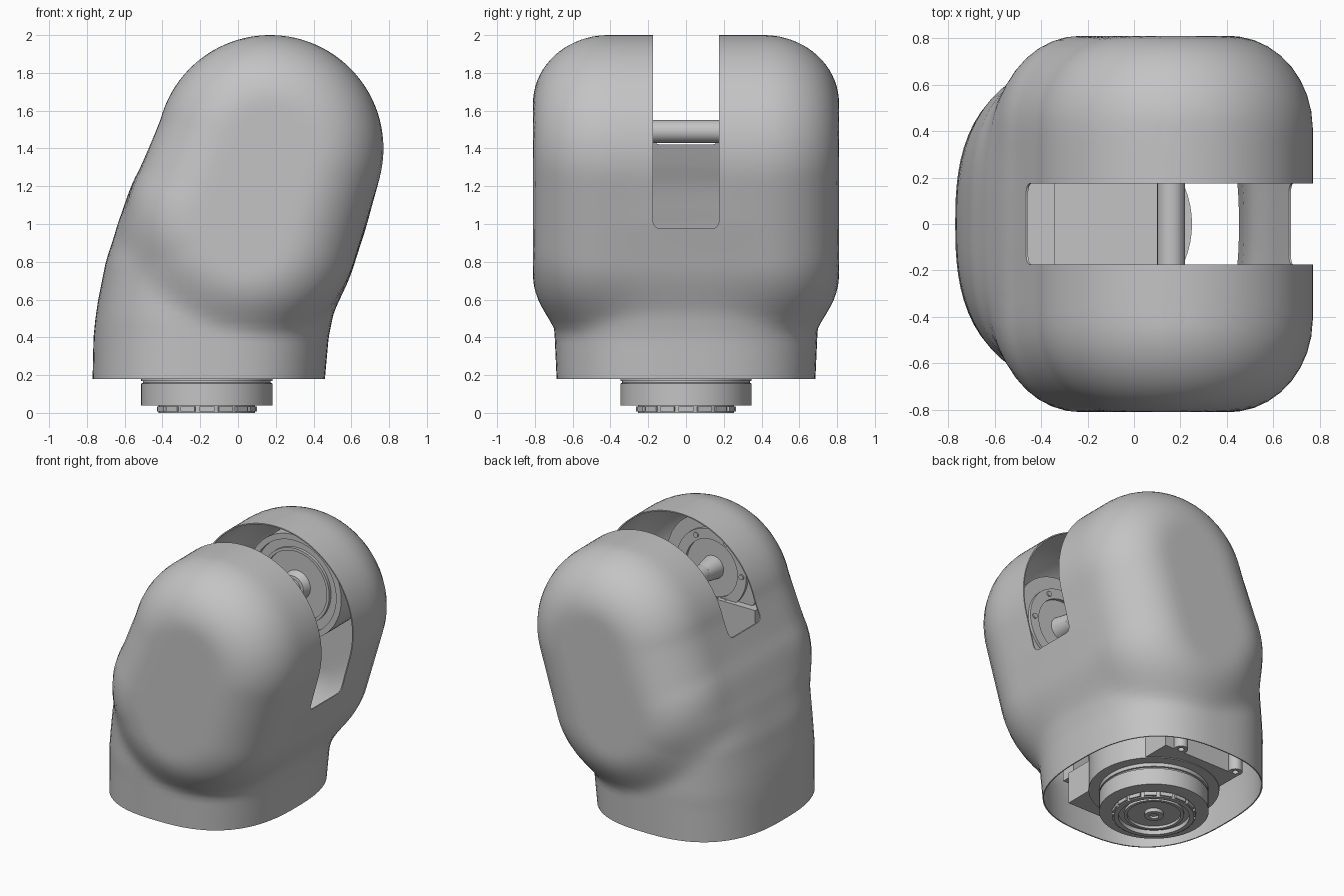
import bpy, bmesh, math
from mathutils import Vector, Matrix

if "Cube" in bpy.data.objects:
    bpy.data.objects.remove(bpy.data.objects["Cube"])

grey = bpy.data.materials.new("light_grey")
grey.use_nodes = True
colour = (0.55, 0.55, 0.55, 1)
grey.diffuse_color = colour
grey.node_tree.nodes["Principled BSDF"].inputs["Base Color"].default_value = colour


def add_object(name, bm):
    bmesh.ops.recalc_face_normals(bm, faces=bm.faces)
    mesh = bpy.data.meshes.new(name)
    bm.to_mesh(mesh)
    bm.free()
    mesh.materials.append(grey)
    ob = bpy.data.objects.new(name, mesh)
    bpy.context.collection.objects.link(ob)
    return ob


def smooth(ob, angle=35):
    bpy.ops.object.select_all(action="DESELECT")
    ob.select_set(True)
    bpy.context.view_layer.objects.active = ob
    bpy.ops.object.shade_smooth_by_angle(angle=math.radians(angle))


def box(name, low, high, bevel=0.0):
    low, high = Vector(low), Vector(high)
    bm = bmesh.new()
    bmesh.ops.create_cube(bm, size=1)
    bmesh.ops.scale(bm, vec=high - low, verts=bm.verts)
    bmesh.ops.translate(bm, vec=(low + high) / 2, verts=bm.verts)
    if bevel:
        bmesh.ops.bevel(bm, geom=bm.edges[:], offset=bevel, segments=4,
                        profile=0.5, affect="EDGES")
    return add_object(name, bm)


def lathe(name, profile, origin, side=0, segments=64):
    """Revolve (radius, height) points; side 0 turns about z, +-1 about y."""
    bm = bmesh.new()
    rings = []
    for r, h in profile:
        count = 1 if r == 0 else segments
        ring = []
        for i in range(count):
            a = math.tau * i / segments
            u, v = r * math.cos(a), r * math.sin(a)
            co = Vector((u, side * h, v) if side else (u, v, h))
            ring.append(bm.verts.new(co + Vector(origin)))
        rings.append(ring)
    for a, b in zip(rings, rings[1:]):
        for i in range(segments):
            j = i + 1
            quad = [a[i % len(a)], a[j % len(a)], b[j % len(b)], b[i % len(b)]]
            bm.faces.new(list(dict.fromkeys(quad)))
    ob = add_object(name, bm)
    smooth(ob)
    return ob


# Neck of the shell: (z, x min, x max, half depth, squareness)
NECK = [
    (0.18, -0.77, 0.46, 0.685, 2.6), (0.40, -0.765, 0.48, 0.695, 2.6),
    (0.50, -0.755, 0.50, 0.70, 2.7), (0.60, -0.74, 0.525, 0.70, 2.8),
    (0.80, -0.70, 0.575, 0.70, 3.1), (1.0, -0.635, 0.65, 0.70, 3.3),
    (1.2, -0.53, 0.69, 0.67, 3.3), (1.4, -0.42, 0.70, 0.6, 3.0),
    (1.6, -0.33, 0.67, 0.55, 2.6), (1.8, -0.20, 0.55, 0.5, 2.5),
    (1.9, -0.10, 0.44, 0.45, 2.5), (1.97, 0.02, 0.32, 0.35, 2.5),
    (2.0, 0.155, 0.185, 0.3, 2.5),
]
# Pod of the shell: two fat tilted capsules sharing their upper end, with a rounded rim
UPPER, UPPER_RADIUS = Vector((0.17, 1.4)), 0.6
LOWER_ENDS = [(Vector((0.04, 0.97)), 0.6), (Vector((-0.05, 1.02)), 0.54)]
DEPTH, RIM_WIDTH, RIM_DEPTH = 0.81, 0.36, 0.4
SEG = 80


def neck_at(z):
    for a, b in zip(NECK, NECK[1:]):
        if z <= b[0]:
            t = (z - a[0]) / (b[0] - a[0])
            return [p + (q - p) * t for p, q in zip(a[1:], b[1:])]


def pod_inset(x, z):
    best = -1.0
    for end, radius in LOWER_ENDS:
        axis, p = UPPER - end, Vector((x, z)) - end
        t = max(0.0, min(1.0, p.dot(axis) / axis.length_squared))
        best = max(best, radius + (UPPER_RADIUS - radius) * t - (p - axis * t).length)
    return best


def in_pod(x, y, z):
    inset = pod_inset(x, z)
    if inset < 0:
        return False
    gap = max(0.0, 1 - inset / RIM_WIDTH)
    return abs(y) <= DEPTH - RIM_DEPTH + RIM_DEPTH * math.sqrt(1 - gap * gap)


def shell_point(z, angle):
    x0, x1, depth, n = neck_at(z)
    mid, c, s = (x0 + x1) / 2, math.cos(angle), math.sin(angle)
    dx, dy = c * (x1 - x0) / 2, s * depth
    neck = (abs(c) ** n + abs(s) ** n) ** (-1 / n)
    low, high = 0.0, 3.0
    for _ in range(24):
        t = (low + high) / 2
        if in_pod(mid + dx * t, dy * t, z):
            low = t
        else:
            high = t
    blend = 0.12
    mix = max(0.0, blend - abs(neck - low))
    t = max(neck, low) + mix * mix / (4 * blend)
    return mid + dx * t, dy * t, z


heights = [0.18 + 1.22 * k / 32 for k in range(32)]
heights += [1.4 + 0.6 * math.sin(math.radians(88 * k / 24)) for k in range(25)]
bm = bmesh.new()
rings = [[bm.verts.new(shell_point(z, math.tau * i / SEG)) for i in range(SEG)]
         for z in heights]
for a, b in zip(rings, rings[1:]):
    for i in range(SEG):
        j = (i + 1) % SEG
        bm.faces.new((a[i], a[j], b[j], b[i]))
top, half, quarter = rings[-1], SEG // 2, SEG // 4
for i in range(-quarter, quarter):
    ids = [k % SEG for k in (i, i + 1, half - i - 1, half - i)]
    bm.faces.new([top[k] for k in dict.fromkeys(ids)])
shell = add_object("outer_shell", bm)
wall = shell.modifiers.new("Wall", "SOLIDIFY")
wall.thickness, wall.offset = 0.008, -1

# Slot over the top, lower on the left side than on the right
cutters = [box("slot_cutter_left", (0.1, -0.175, 0.975), (1.2, 0.175, 2.4), 0.04),
           box("slot_cutter_right", (-1.2, -0.175, 1.42), (0.3, 0.175, 2.4), 0.04)]
for c in cutters:
    c.hide_render = True
    cut = shell.modifiers.new("Slot", "BOOLEAN")
    cut.operation, cut.solver, cut.object = "DIFFERENCE", "EXACT", c

bpy.context.view_layer.update()
graph = bpy.context.evaluated_depsgraph_get()
shell_mesh = bpy.data.meshes.new_from_object(shell.evaluated_get(graph))
shell.modifiers.clear()
shell.data = shell_mesh
for c in cutters:
    bpy.data.objects.remove(c)
smooth(shell, 40)

# Joint: cross shaft between a ringed rotor at the back and a bolted plate in front
HUB = (0.16, 0, 1.49)
lathe("cross_shaft", [(0, -0.5), (0.06, -0.5), (0.06, 0.44), (0, 0.44)], HUB, 1, 32)
lathe("back_rotor",
      [(0, 0.37), (0.08, 0.38), (0.1, 0.43), (0.24, 0.43), (0.24, 0.41), (0.26, 0.41),
       (0.26, 0.43), (0.32, 0.43), (0.32, 0.4), (0.36, 0.4), (0.36, 0.68), (0, 0.68)], HUB, 1)
lathe("front_plate",
      [(0, 0.4), (0.06, 0.41), (0.08, 0.53), (0.2, 0.53), (0.2, 0.51), (0.27, 0.51),
       (0.27, 0.53), (0.36, 0.53), (0.36, 0.68), (0, 0.68)], HUB, -1)
for k in range(6):
    a = math.tau * k / 6
    spot = (HUB[0] + 0.235 * math.cos(a), 0, HUB[2] + 0.235 * math.sin(a))
    lathe(f"plate_screw_{k + 1}", [(0, 0.5), (0.018, 0.5), (0.018, 0.52), (0, 0.52)],
          spot, -1, 12)
for side, word in ((1, "back"), (-1, "front")):
    ys = sorted((side * 0.48, side * 0.58))
    box(word + "_yoke_arm", (-0.2, ys[0], 0.42), (0.1, ys[1], 1.3))

# Base motor: housing, round body and output flange
BASE = (-0.165, 0, 0)
box("motor_housing", (-0.46, -0.48, 0.2), (0.14, 0.48, 0.42))
box("housing_step", (-0.52, -0.3, 0.3), (-0.34, 0.3, 0.47))
lathe("motor_body", [(0, 0.195), (0.415, 0.195), (0.415, 0.45), (0, 0.45)], BASE)
lathe("output_flange",
      [(0, 0.02), (0.03, 0.02), (0.03, 0.005), (0.06, 0.005), (0.06, 0.03),
       (0.17, 0.03), (0.17, 0.012), (0.19, 0.012), (0.19, 0.03), (0.225, 0.03),
       (0.225, 0), (0.255, 0), (0.255, 0.04), (0.348, 0.04), (0.348, 0.155),
       (0.338, 0.16), (0.338, 0.168), (0.348, 0.17), (0.348, 0.2), (0, 0.2)], BASE)

# Toothed ring around the flange
bm = bmesh.new()
for k in range(16):
    turn = Matrix.Translation(BASE) @ Matrix.Rotation(math.tau * k / 16, 4, "Z")
    place = turn @ Matrix.Translation((0.257, 0, 0.02)) @ Matrix.Diagonal((0.016, 0.08, 0.026, 1))
    bmesh.ops.create_cube(bm, size=1, matrix=place)
add_object("flange_teeth", bm)

# Mounting lugs on the back of the housing
LUG = [(0.02, 0.18), (0.045, 0.18), (0.045, 0.3), (0.02, 0.3), (0.02, 0.18)]
for word, x in (("right", -0.42), ("left", 0.03)):
    lathe(word + "_mounting_lug", LUG, (x, 0.5, 0.02), 0, 20)
